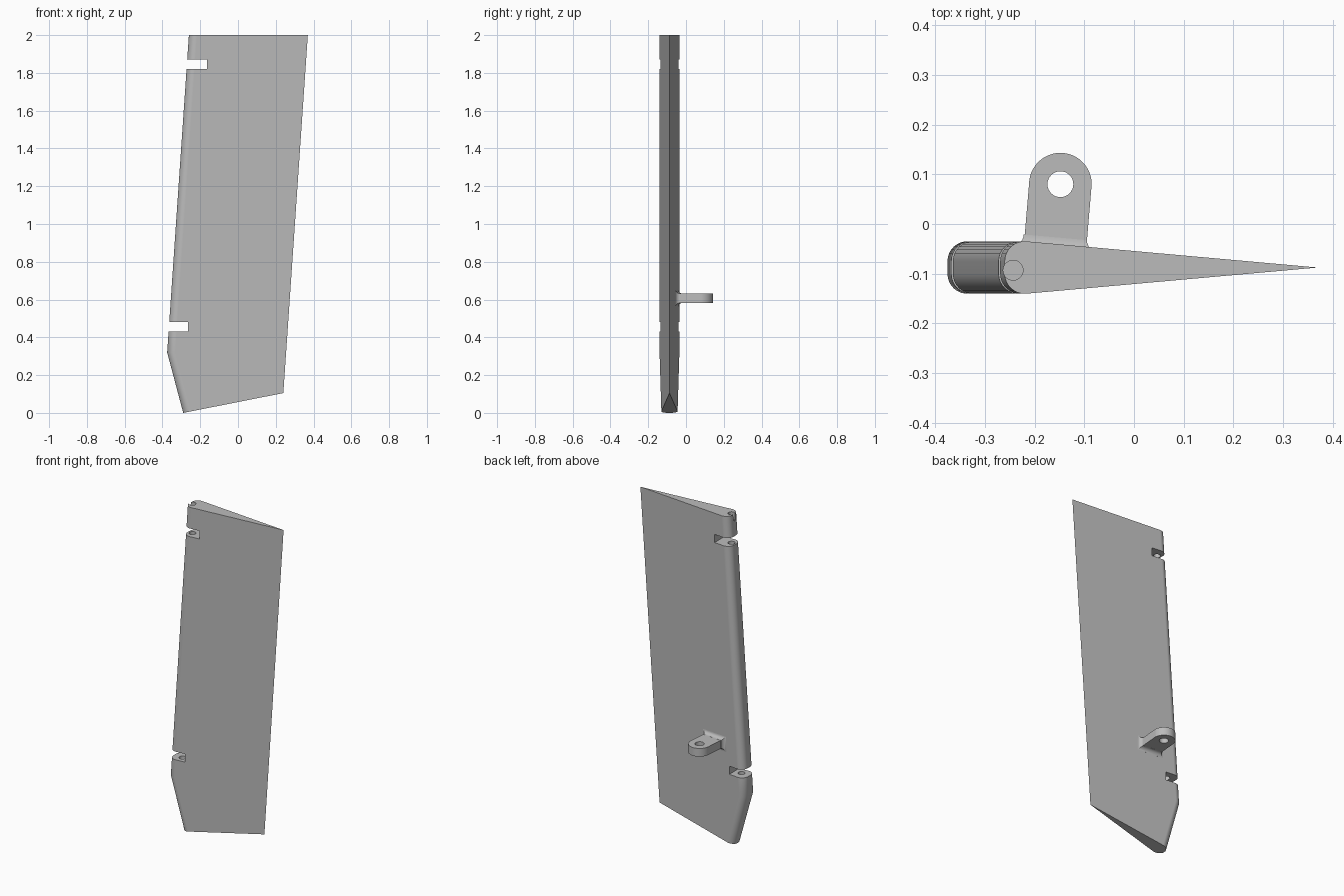
import bpy, bmesh
from math import sin, cos, atan, pi, sqrt, radians

cube = bpy.data.objects.get("Cube")
if cube:
    bpy.data.objects.remove(cube, do_unlink=True)

grey = bpy.data.materials.new("light grey")
grey.use_nodes = True
grey.diffuse_color = (0.5, 0.5, 0.5, 1)
grey.node_tree.nodes["Principled BSDF"].inputs["Base Color"].default_value = (0.5, 0.5, 0.5, 1)

MID_Y = -0.0875          # centre plane of the blade
TAPER = 0.0897           # half thickness per unit of chord
SWEEP = 0.0684           # backward lean of both edges


def trailing_x(z):
    return 0.24 + SWEEP * (z - 0.105)


def loft(name, rings):
    """Skin a stack of equal closed rings and cap both ends."""
    bm = bmesh.new()
    loops = [[bm.verts.new(p) for p in ring] for ring in rings]
    n = len(loops[0])
    for a, b in zip(loops, loops[1:]):
        for i in range(n):
            j = (i + 1) % n
            bm.faces.new((a[i], a[j], b[j], b[i]))
    bm.faces.new(loops[0])
    bm.faces.new(loops[-1])
    bmesh.ops.recalc_face_normals(bm, faces=bm.faces)
    mesh = bpy.data.meshes.new(name)
    bm.to_mesh(mesh)
    bm.free()
    mesh.materials.append(grey)
    obj = bpy.data.objects.new(name, mesh)
    bpy.context.collection.objects.link(obj)
    return obj


def box(x0, x1, y0, y1, z0, z1):
    return loft("cutter", [[(x0, y0, z), (x1, y0, z), (x1, y1, z), (x0, y1, z)]
                           for z in (z0, z1)])


def cylinder(x, y, r, z0, z1, n=32):
    return loft("cutter", [[(x + r * cos(2 * pi * i / n), y + r * sin(2 * pi * i / n), z)
                            for i in range(n)] for z in (z0, z1)])


def activate(obj):
    bpy.ops.object.select_all(action='DESELECT')
    obj.select_set(True)
    bpy.context.view_layer.objects.active = obj


def combine(obj, other, operation):
    mod = obj.modifiers.new("boolean", 'BOOLEAN')
    mod.operation, mod.solver, mod.object = operation, 'EXACT', other
    activate(obj)
    bpy.ops.object.modifier_apply(modifier=mod.name)
    bpy.data.objects.remove(other, do_unlink=True)


def finish(obj):
    activate(obj)
    bpy.ops.object.shade_smooth_by_angle(angle=radians(30))
    mod = obj.modifiers.new("flat sides", 'WEIGHTED_NORMAL')
    mod.keep_sharp = True


def wedge_section(lead, trail, height, tip, r=0.04, steps=8):
    """Wedge with a flat nose and two rounded nose corners."""
    tilt = atan(TAPER)
    cx = lead + r
    cy = TAPER * (trail - cx) - r / cos(tilt)
    sweep = pi / 2 + tilt
    arc = [(cx + r * cos(pi - sweep * i / steps), cy + r * sin(pi - sweep * i / steps))
           for i in range(steps + 1)]
    outline = [(tip, 0)] + arc[::-1] + [(x, -y) for x, y in arc]
    return [(x, MID_Y + y, height(x)) for x, y in outline]


# Blade: swept wedge with a clipped nose and a sloping bottom
blade = loft("blade", [
    wedge_section(-0.29, trailing_x(0), lambda x: (x + 0.29) * 0.198, 0.24),
    wedge_section(-0.375, trailing_x(0.32), lambda x: 0.32, trailing_x(0.32)),
    wedge_section(-0.26, trailing_x(2), lambda x: 2.0, trailing_x(2)),
])

# Hinge slots and pin holes in the nose
for slot_end, z0, pin_x, pin_z0, pin_z1 in ((-0.165, 1.82, -0.243, 1.70, 2.05),
                                            (-0.265, 0.43, -0.31, 0.33, 0.58)):
    combine(blade, box(-0.6, slot_end, -0.3, 0.2, z0, z0 + 0.05), 'DIFFERENCE')
    combine(blade, cylinder(pin_x, -0.093, 0.02, pin_z0, pin_z1), 'DIFFERENCE')
finish(blade)

# Control horn: leaning plate with a round end
Z0, Z1 = 0.582, 0.632
EYE_X, EYE_Y, EYE_R = -0.148, 0.08, 0.063


def lean(y):
    return (y - EYE_Y) * 0.085


ROOT_Y = -0.06
outline = [(EYE_X + EYE_R * cos(pi * i / 24), EYE_Y + EYE_R * sin(pi * i / 24))
           for i in range(25)]
outline += [(EYE_X + side * EYE_R + lean(ROOT_Y), ROOT_Y) for side in (-1, 1)]
horn = loft("control_horn", [[(x, y, z) for x, y in outline] for z in (Z0, Z1)])

# Flared fillet where the horn meets the blade
FILLET = 0.022


def collar_ring(s):
    t = max(s, 0)
    grow = FILLET - sqrt(max(FILLET ** 2 - (FILLET - t) ** 2, 0)) + 0.0005
    ring = []
    for side, z in ((-1, Z0 - grow), (1, Z0 - grow), (1, Z1 + grow), (-1, Z1 + grow)):
        x = EYE_X + side * (EYE_R + grow) + lean(-0.04)
        y = MID_Y + TAPER * (trailing_x(0.6) - x) + s
        ring.append((x, y, z))
    return ring


collar = loft("collar", [collar_ring(-0.015)] +
              [collar_ring(FILLET * (1 - cos(pi / 2 * i / 6))) for i in range(7)])
combine(horn, collar, 'UNION')
combine(horn, cylinder(EYE_X, EYE_Y, 0.026, 0.5, 0.7), 'DIFFERENCE')
finish(horn)
